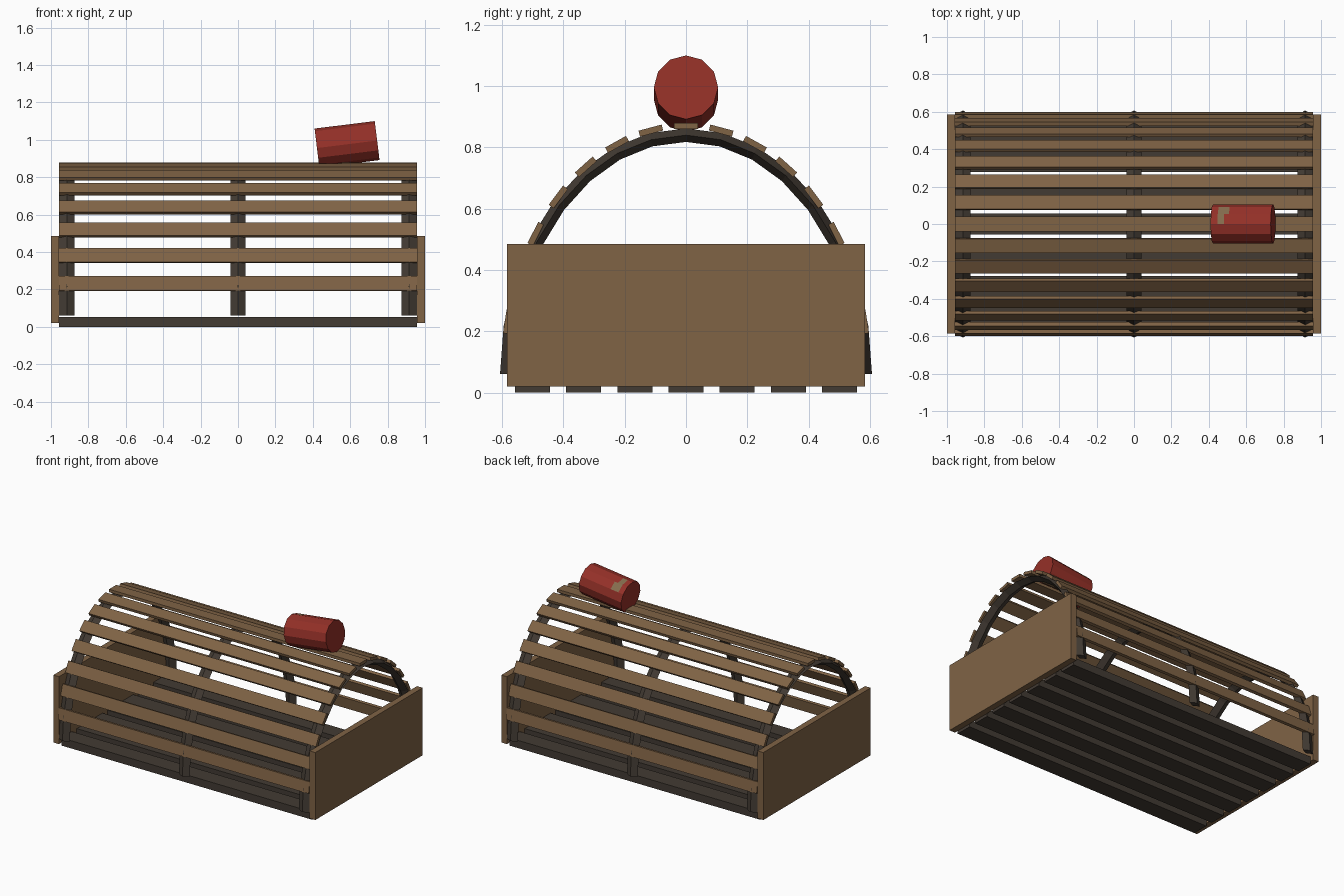
import bpy, bmesh, math
from mathutils import Matrix, Vector

if "Cube" in bpy.data.objects:
    bpy.data.objects.remove(bpy.data.objects["Cube"])


def material(name, rgb):
    m = bpy.data.materials.new(name)
    m.diffuse_color = (*rgb, 1.0)
    m.use_nodes = True
    m.node_tree.nodes["Principled BSDF"].inputs["Base Color"].default_value = m.diffuse_color
    return m


WOOD = material("weathered wood", (0.215, 0.125, 0.060))
DARK = material("dark wet wood", (0.055, 0.043, 0.033))
RED = material("red paint", (0.30, 0.030, 0.021))
CHIP = material("bare chipped wood", (0.235, 0.150, 0.075))


def finish(name, bm, *mats):
    bmesh.ops.recalc_face_normals(bm, faces=bm.faces)
    me = bpy.data.meshes.new(name)
    bm.to_mesh(me)
    bm.free()
    for m in mats:
        me.materials.append(m)
    ob = bpy.data.objects.new(name, me)
    bpy.context.collection.objects.link(ob)
    return ob


def box(name, size, loc, mat, tilt=0.0):
    bm = bmesh.new()
    bmesh.ops.create_cube(bm, size=1.0, matrix=Matrix.Diagonal((*size, 1.0)))
    ob = finish(name, bm, mat)
    ob.location = loc
    ob.rotation_euler.x = tilt
    return ob


BASE = 0.06      # height where the hoops start
INNER = 0.957    # inside face of the end boards

# end boards
for side, x in (("left", -1), ("right", 1)):
    box(f"{side}_end_board", (1 - INNER, 1.17, 0.465),
        (x * (1 + INNER) / 2, 0, 0.2525), WOOD)

# floor slats
for i in range(-3, 4):
    box(f"floor_slat_{i + 4}", (2 * INNER, 0.114, 0.053),
        (0, i * 0.167, 0.0265), DARK)

# slats bent over the half-ellipse, tilted along its normal
SY, SZ = 0.595, 0.81
N = 15
for i in range(N):
    t = math.radians(12.2 + i * (180 - 2 * 12.2) / (N - 1))
    y, z = SY * math.cos(t), BASE + SZ * math.sin(t)
    tilt = math.atan2(math.sin(t) / SZ, math.cos(t) / SY) - math.pi / 2
    box(f"roof_slat_{i + 1}", (2 * INNER, 0.078, 0.02), (0, y, z), WOOD, tilt)


# hoops: diamond section swept along a 16-segment half-ellipse
def hoop(name, x):
    bm = bmesh.new()
    half_w, half_r, seg = 0.041, 0.022, 16
    rings = []
    for i in range(seg + 1):
        t = math.pi * i / seg
        ring = []
        for dx, dr in ((half_w, 0), (0, half_r), (-half_w, 0), (0, -half_r)):
            ring.append(bm.verts.new((x + dx, (0.585 + dr) * math.cos(t),
                                      BASE + (0.78 + dr) * math.sin(t))))
        rings.append(ring)
    for a, b in zip(rings, rings[1:]):
        for k in range(4):
            n = (k + 1) % 4
            bm.faces.new((a[k], a[n], b[n], b[k]))
    bm.faces.new(rings[0])
    bm.faces.new(rings[-1])
    finish(name, bm, DARK)


for name, x in (("left_hoop", -0.915), ("middle_hoop", 0), ("right_hoop", 0.915)):
    hoop(name, x)

# buoy: 12-sided cylinder along x with a chipped paint patch
bm = bmesh.new()
bmesh.ops.create_cone(bm, cap_ends=True, segments=12, radius1=0.105, radius2=0.105,
                      depth=0.324, matrix=Matrix.Rotation(math.pi / 2, 4, 'Y'))
for cut in (-0.125, -0.09, -0.065):
    bmesh.ops.bisect_plane(bm, geom=bm.verts[:] + bm.edges[:] + bm.faces[:],
                           plane_co=(cut, 0, 0), plane_no=(1, 0, 0))
for f in bm.faces:
    c = f.calc_center_median()
    a = math.degrees(math.atan2(c.y, c.z))   # angle from the top towards the back
    if abs(f.normal.x) < 0.5:
        if (-0.125 < c.x < -0.09 and 0 < a < 60) or (-0.09 < c.x < -0.065 and 30 < a < 60):
            f.material_index = 1
buoy = finish("buoy", bm, RED, CHIP)
buoy.location = (0.583, 0, 0.976)
buoy.rotation_euler.y = -math.radians(7.1)
